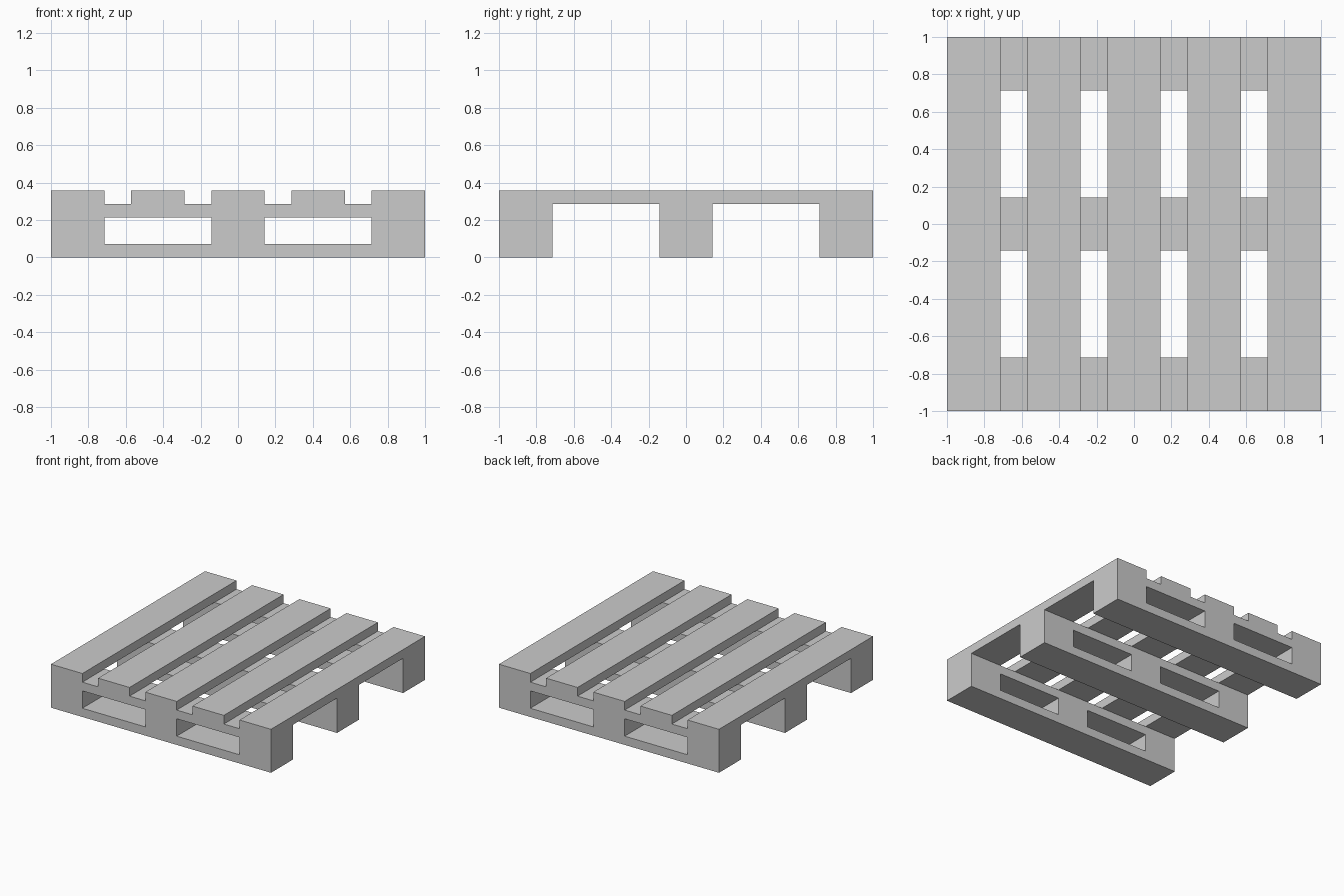
import bpy, bmesh, math

if "Cube" in bpy.data.objects:
    bpy.data.objects.remove(bpy.data.objects["Cube"])

# Cut lines of the pallet, in sevenths of a unit
U = 1 / 7
XS = [-7, -5, -4, -2, -1, 1, 2, 4, 5, 7]   # board / gap alternating
YS = [-7, -5, -1, 1, 5, 7]                 # bearer / tunnel alternating
ZS = [0, 0.5, 1.5, 2, 2.5]                 # runner, blocks, stringer, deck


def solid(i, j, k):
    """True where a grid cell belongs to the pallet."""
    if not (0 <= i < len(XS) - 1 and 0 <= j < len(YS) - 1 and 0 <= k < len(ZS) - 1):
        return False
    if k == 3:                 # deck boards run front to back
        return i % 2 == 0
    if j % 2:                  # open tunnels between the bearers
        return False
    return k != 1 or i % 4 == 0    # blocks beside the fork openings


bm = bmesh.new()
verts = {}


def vert(key):
    if key not in verts:
        i, j, k = key
        verts[key] = bm.verts.new((XS[i] * U, YS[j] * U, ZS[k] * U))
    return verts[key]


# Skin every solid cell wherever its neighbour is empty
for i in range(len(XS) - 1):
    for j in range(len(YS) - 1):
        for k in range(len(ZS) - 1):
            if not solid(i, j, k):
                continue
            for axis in range(3):
                for side in (0, 1):
                    n = [i, j, k]
                    n[axis] += 2 * side - 1
                    if solid(*n):
                        continue
                    ring = []
                    for a, b in ((0, 0), (1, 0), (1, 1), (0, 1)):
                        c = [i, j, k]
                        c[axis] += side
                        c[(axis + 1) % 3] += a
                        c[(axis + 2) % 3] += b
                        ring.append(vert(tuple(c)))
                    bm.faces.new(ring if side else ring[::-1])

# Merge flat areas into large clean faces
bmesh.ops.dissolve_limit(bm, angle_limit=math.radians(1),
                         verts=bm.verts[:], edges=bm.edges[:])
mesh = bpy.data.meshes.new("pallet")
bm.to_mesh(mesh)
bm.free()
bpy.context.collection.objects.link(bpy.data.objects.new("pallet", mesh))
